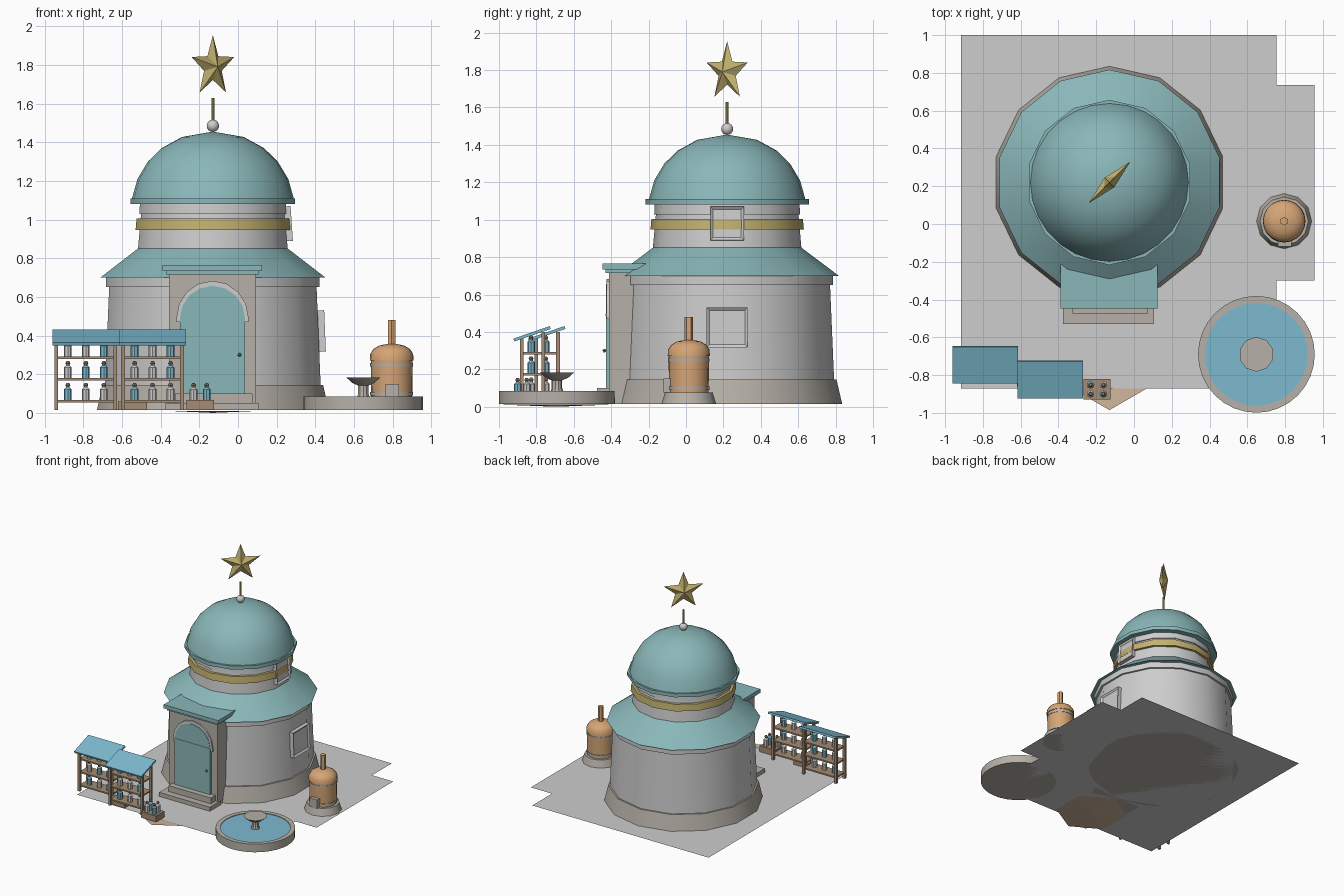
import bpy, bmesh, math
from mathutils import Matrix, Vector

cube = bpy.data.objects.get("Cube")
if cube:
    bpy.data.objects.remove(cube)


def material(name, *srgb):
    col = [((c / 255 + 0.055) / 1.055) ** 2.4 for c in srgb] + [1]
    m = bpy.data.materials.new(name)
    m.use_nodes = True
    m.diffuse_color = col
    m.node_tree.nodes["Principled BSDF"].inputs["Base Color"].default_value = col
    return m


TEAL = material("teal", 138, 183, 185)
STONE = material("light stone", 205, 205, 205)
BEIGE = material("beige stone", 182, 176, 167)
GOLD = material("gold", 195, 178, 112)
COPPER = material("copper", 214, 165, 118)
WOOD = material("wood", 165, 140, 115)
BLUE = material("blue", 124, 186, 207)
EARTH = material("earth", 205, 180, 155)


def finish(name, bm, mat, smooth=False, recalc=True):
    if recalc:
        bmesh.ops.recalc_face_normals(bm, faces=bm.faces)
    me = bpy.data.meshes.new(name)
    bm.to_mesh(me)
    bm.free()
    me.materials.append(mat)
    ob = bpy.data.objects.new(name, me)
    bpy.context.collection.objects.link(ob)
    if smooth:
        bpy.ops.object.select_all(action="DESELECT")
        bpy.context.view_layer.objects.active = ob
        ob.select_set(True)
        bpy.ops.object.shade_smooth_by_angle(angle=math.radians(33))
    return ob


def lathe(name, mat, centre, profile, sides=14):
    """Turn (radius, height) points around a vertical axis."""
    bm = bmesh.new()
    rings = []
    for r, z in profile:
        n = sides if r > 0 else 1
        angles = [math.pi / 2 + math.tau * i / sides for i in range(n)]
        rings.append([bm.verts.new((centre[0] + r * math.cos(a), centre[1] + r * math.sin(a), z))
                      for a in angles])
    for a, b in zip(rings, rings[1:]):
        for i in range(sides):
            j = (i + 1) % sides
            quad = [a[i % len(a)], a[j % len(a)], b[j % len(b)], b[i % len(b)]]
            bm.faces.new(list(dict.fromkeys(quad)))
    for ring in (rings[0], rings[-1]):
        if len(ring) > 1:
            bm.faces.new(ring)
    return finish(name, bm, mat, True)


def box(name, mat, x, y, z):
    bm = bmesh.new()
    bmesh.ops.create_cube(bm, size=1)
    for v in bm.verts:
        v.co = [lo + (c + 0.5) * (hi - lo) for c, (lo, hi) in zip(v.co, (x, y, z))]
    return finish(name, bm, mat)


def plate(name, mat, outline, y0, y1):
    """Extrude an (x, z) outline along y."""
    bm = bmesh.new()
    f = bm.faces.new([bm.verts.new((x, y0, z)) for x, z in outline])
    out = bmesh.ops.extrude_face_region(bm, geom=[f])["geom"]
    bmesh.ops.translate(bm, vec=(0, y1 - y0, 0),
                        verts=[g for g in out if isinstance(g, bmesh.types.BMVert)])
    return finish(name, bm, mat)


# Ground slab and the earth patch under its front edge
G = 0.015
bm = bmesh.new()
corners = [(-.915, -.87), (.755, -.87), (.755, -.3), (.955, -.3),
           (.955, .735), (.755, .735), (.755, 1), (-.915, 1)]
bm.faces.new([bm.verts.new((x, y, G)) for x, y in corners])
finish("ground", bm, STONE, recalc=False)

bm = bmesh.new()
hub = bm.verts.new((-.13, -.695, 0))
rim = [bm.verts.new((-.13 + .29 * math.sin(a), -.695 + .29 * math.cos(a), .011))
       for a in [math.tau * i / 6 for i in range(6)]]
for i in range(6):
    bm.faces.new((hub, rim[i], rim[(i + 1) % 6]))
finish("earth_patch", bm, EARTH, recalc=False)

# Round tower
T = (-.13, .22)
lathe("tower_plinth", BEIGE, T, [(.615, G), (.585, .145)])
lathe("tower_wall", STONE, T, [(.572, .14), (.55, .655)])
lathe("wall_cornice", STONE, T, [(.567, .65), (.567, .7)])
lathe("lower_roof", TEAL, T, [(.597, .7), (.395, .852)])
lathe("drum", STONE, T, [(.398, .84), (.38, 1.04)])
lathe("gold_band", GOLD, T, [(.41, .947), (.405, 1.005)])
lathe("drum_cornice", STONE, T, [(.39, 1.028), (.387, 1.085)])
lathe("dome_rim", TEAL, T, [(.437, 1.08), (.437, 1.11)])
lathe("dome", TEAL, T, [(.418, 1.11), (.39, 1.21), (.336, 1.3), (.264, 1.37),
                        (.16, 1.427), (0, 1.455)], 28)
lathe("finial_ball", STONE, T, [(.032 * math.sin(math.pi * i / 8), 1.485 - .032 * math.cos(math.pi * i / 8))
                                for i in range(1, 8)], 16)
lathe("finial_pole", GOLD, T, [(.008, 1.5), (.008, 1.63)], 8)

# Faceted five-pointed star, turned to face the front right corner
bm = bmesh.new()
tips = []
for i in range(10):
    r, a = (.068 if i % 2 else .164), math.tau * i / 10
    tips.append(bm.verts.new((r * math.sin(a), 0, r * math.cos(a))))
for side in (-.036, .036):
    peak = bm.verts.new((0, side, 0))
    for i in range(10):
        bm.faces.new((peak, tips[i], tips[(i + 1) % 10]))
star = finish("star", bm, GOLD)
star.matrix_world = Matrix.Translation((*T, 1.79)) @ Matrix.Rotation(math.pi / 4, 4, "Z")


# Shuttered windows on the left side
def window(name, x, z, half_y, half_z, lean):
    bm = bmesh.new()
    bmesh.ops.create_cube(bm, size=1)
    bmesh.ops.scale(bm, vec=(.06, 2 * half_y, 2 * half_z), verts=bm.verts)
    front = [f for f in bm.faces if f.normal.x > .9]
    bmesh.ops.inset_region(bm, faces=front, thickness=.022)
    bmesh.ops.translate(bm, vec=(-.012, 0, 0), verts=front[0].verts)
    ob = finish(name, bm, STONE)
    ob.location = (x, T[1], z)
    ob.rotation_euler.y = -lean


window("wall_window", .42, .423, .11, .107, .04)
window("drum_window", .248, .978, .09, .09, .07)

# Doorway
DX = -.132


def arch(half, base, spring, top):
    steps = [math.pi * i / 8 for i in range(9)]
    pts = [(DX + half * math.cos(a), spring + (top - spring) * math.sin(a)) for a in steps]
    return [(DX + half, base)] + pts + [(DX - half, base)]


box("door_frame", BEIGE, (-.357, .093), (-.413, -.2), (G, .725))
box("door_canopy", TEAL, (-.39, .125), (-.447, -.15), (.733, .765))
box("canopy_moulding", TEAL, (-.37, .105), (-.43, -.2), (.715, .735))
plate("arch_trim", STONE, arch(.187, .47, .49, .683), -.425, -.40)
plate("door", TEAL, arch(.168, .095, .49, .657), -.428, -.40)
box("door_rail", TEAL, (DX - .168, DX + .168), (-.431, -.41), (.485, .495))
box("upper_step", BEIGE, (-.325, .075), (-.475, -.38), (G, .1))
box("lower_step", BEIGE, (-.375, .105), (-.53, -.38), (G, .05))
knob = lathe("door_knob", WOOD, (.008, -.436), [(.004, .291), (.011, .3), (.004, .309)], 8)

# Copper still on a stone foot
S = (.795, .015)
lathe("still_foot", BEIGE, S, [(.146, G), (.128, .075)], 12)
lathe("still_body", COPPER, S, [(.106, .075), (.108, .27)], 20)
lathe("still_shoulder", COPPER, S, [(.113, .27), (.111, .305), (.095, .33), (.065, .348), (.024, .357)], 20)
lathe("still_chimney", COPPER, S, [(.022, .35), (.022, .48)], 6)
for z in (.098, .25):
    lathe("still_hoop", BEIGE, S, [(.111, z - .009), (.111, z + .009)], 20)
box("still_hatch", BEIGE, (.762, .833), (-.12, -.07), (.075, .15))

# Fountain
F = (.648, -.69)
lathe("fountain_basin", BEIGE, F, [(.309, G), (.309, .085), (.272, .085), (.272, .07)], 32)
lathe("fountain_water", BLUE, F, [(.272, .06), (.272, .08)], 32)
lathe("fountain_stem", BEIGE, F, [(.036, .075), (.028, .1), (.028, .15)], 10)
lathe("fountain_bowl", BEIGE, F, [(.025, .14), (.06, .155), (.092, .183), (.08, .183)], 10)


# Bottles, market shelves and crates
def bottle(x, y, z, mat):
    lathe("bottle", mat, (x, y), [(.02, z), (.02, z + .055), (.009, z + .066), (.009, z + .072)], 8)
    lathe("bottle_stopper", WOOD, (x, y), [(.008, z + .068), (.013, z + .077), (.007, z + .088)], 8)


def shelf_unit(x0, y0, pattern):
    x1, y1 = x0 + .305, y0 + .115
    for x in (x0, x1):
        for y, top in ((y0, .37), (y1, .4)):
            box("shelf_post", WOOD, (x - .01, x + .01), (y - .01, y + .01), (G, top))
    for row, z in enumerate((.055, .168, .28)):
        box("shelf_board", WOOD, (x0, x1), (y0, y1), (z, z + .012))
        for col in range(3):
            mat = BLUE if pattern[row][col] == "b" else STONE
            bottle(x0 + .06 + .093 * col, y0 + .05, z + .012, mat)
    roof = box("shelf_roof", BLUE, (-.173, .173), (-.103, .103), (-.008, .008))
    roof.location = (x0 + .1525, y0 + .055, .39)
    roof.rotation_euler.x = math.radians(19)


shelf_unit(-.94, -.8, ("bgg", "gbb", "ggb"))
shelf_unit(-.595, -.878, ("bgg", "ggb", "bgb"))

box("bottle_crate", WOOD, (-.267, -.124), (-.93, -.82), (G, .066))
for i, x in enumerate((-.23, -.162)):
    for j, y in enumerate((-.9, -.852)):
        bottle(x, y, .066, BLUE if (i + j) % 2 else STONE)
box("low_crate", WOOD, (-.62, -.47), (-.86, -.78), (G, .06))
